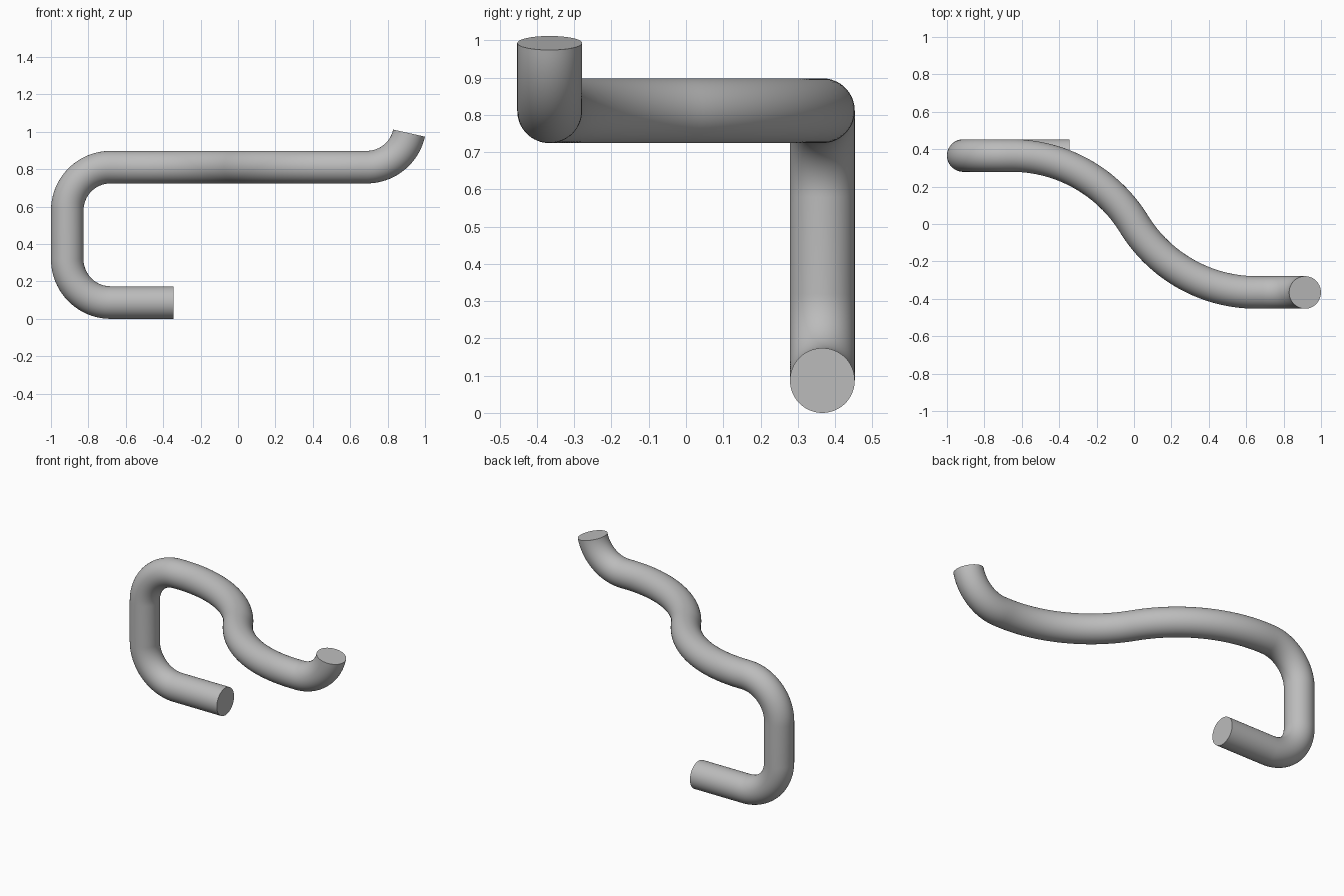
import bpy, bmesh
from math import radians, sin, atan2
from mathutils import Matrix, Vector

cube = bpy.data.objects.get("Cube")
if cube:
    bpy.data.objects.remove(cube, do_unlink=True)

OUTER, INNER = 0.087, 0.048      # pipe radii
BEND = 0.232                     # elbow radius
LEFT, SIDE, TOP = -0.913, 0.366, 0.811   # centre line positions
S_START = 0.655                  # half length of the S curve
S_ANGLE = 2 * atan2(SIDE, S_START)
S_RADIUS = S_START / sin(S_ANGLE)
ELBOW = LEFT + BEND

bm = bmesh.new()

# Ring shaped cross-section at the lower open end
start = Matrix.Translation((-0.345, SIDE, OUTER)) @ Matrix.Rotation(radians(90), 4, 'Y')
for radius in (OUTER, INNER):
    bmesh.ops.create_circle(bm, segments=64, radius=radius, matrix=start)
section = list(bm.edges)


def straight(offset):
    """Extend the pipe in a straight line."""
    global section
    geom = bmesh.ops.extrude_edge_only(bm, edges=section)["geom"]
    verts = [g for g in geom if isinstance(g, bmesh.types.BMVert)]
    bmesh.ops.translate(bm, verts=verts, vec=offset)
    vset = set(verts)
    section = [g for g in geom if isinstance(g, bmesh.types.BMEdge)
               and all(v in vset for v in g.verts)]


def bend(centre, axis, angle, steps=24):
    """Sweep the pipe around a centre."""
    global section
    verts = list({v for e in section for v in e.verts})
    geom = bmesh.ops.spin(bm, geom=verts + section, cent=centre, axis=axis,
                          angle=angle, steps=steps)["geom_last"]
    section = [g for g in geom if isinstance(g, bmesh.types.BMEdge)]


Y, Z = Vector((0, 1, 0)), Vector((0, 0, 1))

# Lower arm, two elbows and the upright between them
straight((ELBOW + 0.345, 0, 0))
bend((ELBOW, SIDE, OUTER + BEND), Y, radians(90))
straight((0, 0, TOP - OUTER - 2 * BEND))
bend((ELBOW, SIDE, TOP - BEND), Y, radians(90))

# S-shaped upper run
straight((-S_START - ELBOW, 0, 0))
bend((-S_START, SIDE - S_RADIUS, TOP), Z, -S_ANGLE, 32)
bend((S_START, S_RADIUS - SIDE, TOP), Z, S_ANGLE, 32)

# Upturned end
straight((0.033, 0, 0))
bend((S_START + 0.033, -SIDE, TOP + BEND), Y, radians(-77.5))

# Flat ring faces with crisp rims on both ends
for f in bm.faces:
    f.smooth = True
rims = [e for e in bm.edges if e.is_boundary]
for e in rims:
    e.smooth = False
for low in (True, False):
    edges = [e for e in rims if (e.verts[0].co.z < TOP / 2) == low]
    for f in bmesh.ops.bridge_loops(bm, edges=edges)["faces"]:
        f.smooth = False
bmesh.ops.recalc_face_normals(bm, faces=bm.faces)

mesh = bpy.data.meshes.new("bent_pipe")
bm.to_mesh(mesh)
bm.free()
pipe = bpy.data.objects.new("bent_pipe", mesh)
bpy.context.collection.objects.link(pipe)

# Plain grey material
grey = bpy.data.materials.new("plain_grey")
grey.use_nodes = True
colour = (0.5, 0.5, 0.5, 1)
grey.diffuse_color = colour
grey.node_tree.nodes["Principled BSDF"].inputs["Base Color"].default_value = colour
mesh.materials.append(grey)
